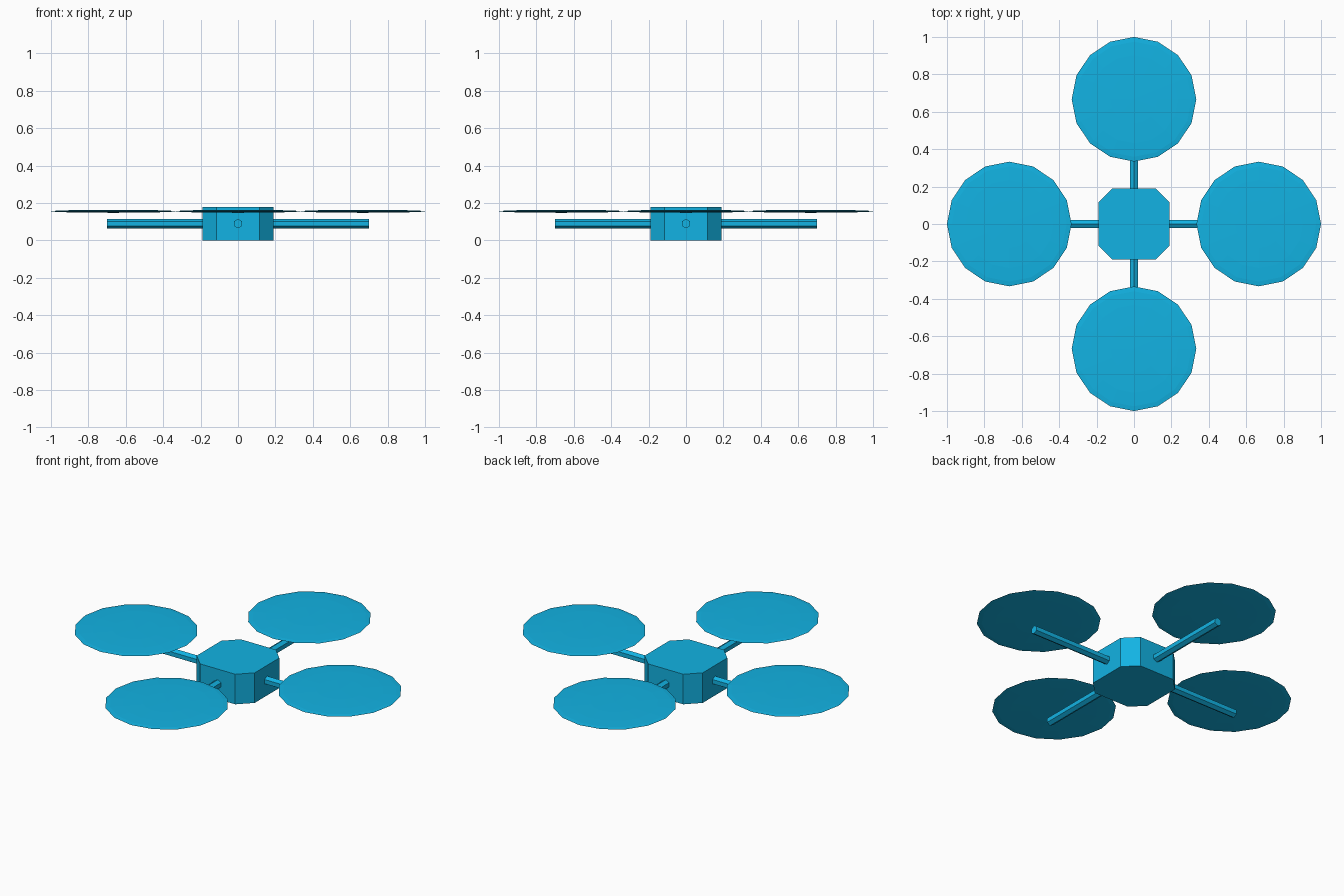
import bpy
import bmesh
from math import pi, cos, sin
from mathutils import Matrix

cube = bpy.data.objects.get("Cube")
if cube:
    bpy.data.objects.remove(cube, do_unlink=True)

BLUE = (0.006, 0.45, 0.77, 1)
blue = bpy.data.materials.new("sky blue")
blue.use_nodes = True
blue.diffuse_color = BLUE
blue.node_tree.nodes["Principled BSDF"].inputs["Base Color"].default_value = BLUE


def add_object(name, bm):
    bmesh.ops.recalc_face_normals(bm, faces=bm.faces)
    mesh = bpy.data.meshes.new(name)
    bm.to_mesh(mesh)
    bm.free()
    mesh.materials.append(blue)
    obj = bpy.data.objects.new(name, mesh)
    bpy.context.collection.objects.link(obj)
    return obj


# Central body: square block with chamfered upright corners
HALF, HEIGHT, CHAMFER = 0.19, 0.178, 0.075
bm = bmesh.new()
bmesh.ops.create_cube(bm, size=1, matrix=Matrix.Translation((0, 0, HEIGHT / 2))
                      @ Matrix.Diagonal((2 * HALF, 2 * HALF, HEIGHT, 1)))
uprights = [e for e in bm.edges if abs(e.verts[0].co.z - e.verts[1].co.z) > 0.1]
bmesh.ops.bevel(bm, geom=uprights, offset=CHAMFER, segments=1, affect='EDGES')
add_object("body", bm)

# Hexagonal arms: two long rods crossing inside the body
for name, turn in (("side_arms", 0), ("front_back_arms", pi / 2)):
    bm = bmesh.new()
    place = (Matrix.Translation((0, 0, 0.09)) @ Matrix.Rotation(turn, 4, 'Z')
             @ Matrix.Rotation(pi / 2, 4, 'Y'))
    bmesh.ops.create_cone(bm, cap_ends=True, segments=6, radius1=0.025,
                          radius2=0.025, depth=1.4, matrix=place)
    # Point one ridge of the hexagon straight up
    top = max(v.co.z for v in bm.verts)
    if top < 0.114:
        axis = place.to_3x3() @ Matrix.Identity(3).col[2]
        bmesh.ops.rotate(bm, verts=bm.verts, cent=(0, 0, 0.09),
                         matrix=Matrix.Rotation(pi / 6, 3, axis))
    add_object(name, bm)

# Rotor discs: very flat sixteen-sided domes above the arm ends
for i, name in enumerate(("left_rotor", "back_rotor", "right_rotor", "front_rotor")):
    a = i * pi / 2
    bm = bmesh.new()
    bmesh.ops.create_uvsphere(
        bm, u_segments=16, v_segments=8, radius=1,
        matrix=Matrix.Translation((0.667 * cos(a), 0.667 * sin(a), 0.156))
        @ Matrix.Diagonal((0.333, 0.333, 0.008, 1)))
    add_object(name, bm)
